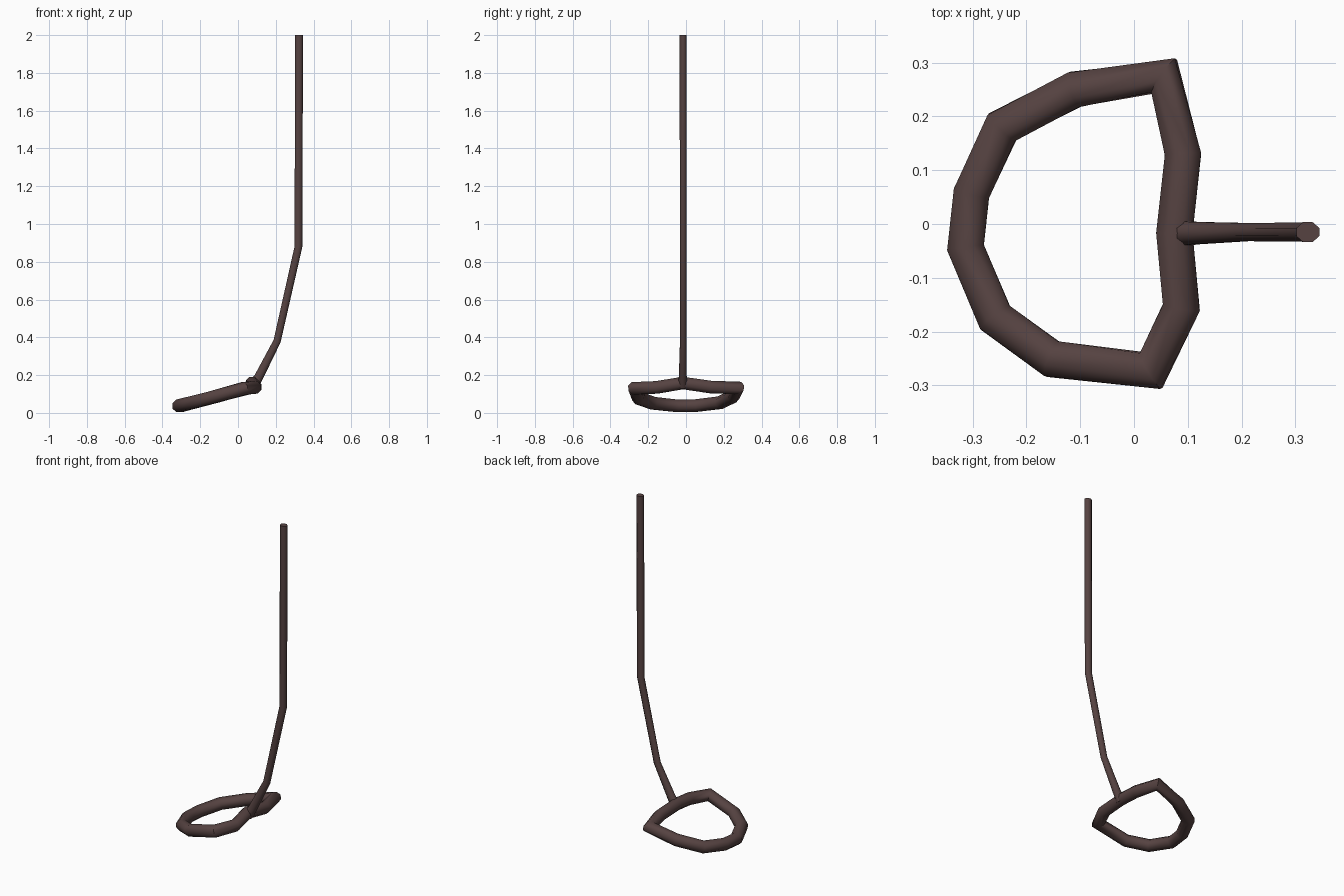
import bpy, math
from mathutils import Vector

if "Cube" in bpy.data.objects:
    bpy.data.objects.remove(bpy.data.objects["Cube"])

mat = bpy.data.materials.new("dark brown")
mat.diffuse_color = (0.092, 0.055, 0.053, 1)
mat.use_nodes = True
mat.node_tree.nodes["Principled BSDF"].inputs["Base Color"].default_value = mat.diffuse_color


def tube(name, path, radii, up, closed, sides=8, squash=1.0):
    """Sweep a faceted circle along a path with softened mitres."""
    pts = [Vector(p) for p in path]
    up = Vector(up)
    n = len(pts)
    verts, faces = [], []
    for i, p in enumerate(pts):
        a = pts[i - 1] if (closed or i > 0) else None
        b = pts[(i + 1) % n] if (closed or i < n - 1) else None
        d1 = (p - a).normalized() if a is not None else (b - p).normalized()
        d2 = (b - p).normalized() if b is not None else d1
        t = (d1 + d2).normalized()
        side = t.cross(up).normalized()
        norm = side.cross(t)
        stretch = min(1 / max(t.dot(d1), 0.1), 1.15)
        for k in range(sides):
            ang = 2 * math.pi * (k + 0.5) / sides
            verts.append(p + side * math.cos(ang) * radii[i] * stretch
                         + norm * math.sin(ang) * radii[i] * squash)
    for i in range(n if closed else n - 1):
        j = (i + 1) % n
        for k in range(sides):
            m = (k + 1) % sides
            faces.append((i * sides + k, i * sides + m, j * sides + m, j * sides + k))
    if not closed:
        faces.append(tuple(reversed(range(sides))))
        faces.append(tuple(range((n - 1) * sides, n * sides)))
    me = bpy.data.meshes.new(name)
    me.from_pydata(verts, [], faces)
    me.materials.append(mat)
    ob = bpy.data.objects.new(name, me)
    bpy.context.collection.objects.link(ob)
    # consistent outward normals, smooth along the tube
    bpy.ops.object.select_all(action='DESELECT')
    ob.select_set(True)
    bpy.context.view_layer.objects.active = ob
    bpy.ops.object.mode_set(mode='EDIT')
    bpy.ops.mesh.select_all(action='SELECT')
    bpy.ops.mesh.normals_make_consistent(inside=False)
    bpy.ops.object.mode_set(mode='OBJECT')
    bpy.ops.object.shade_smooth_by_angle(angle=math.radians(50))
    return ob


# tilted D-shaped loop
loop = [(-0.313, -0.044, 0.037), (-0.302, 0.057, 0.039), (-0.245, 0.18, 0.054),
        (-0.11, 0.25, 0.088), (0.056, 0.275, 0.132), (0.091, 0.129, 0.137),
        (0.075, -0.017, 0.158), (0.088, -0.155, 0.135), (0.032, -0.272, 0.13),
        (-0.152, -0.251, 0.078), (-0.258, -0.174, 0.051)]
tube("loop", loop, [0.036] * len(loop), (0, 0, 1), True)

# long bent handle rising from the middle of the straight bar
handle = [(0.08, -0.017, 0.145), (0.11, -0.017, 0.19), (0.207, -0.015, 0.38),
          (0.32, -0.015, 0.88), (0.323, -0.015, 2.0)]
tube("handle", handle, [0.031, 0.026, 0.021, 0.022, 0.023], (0, 1, 0), False, squash=0.87)
